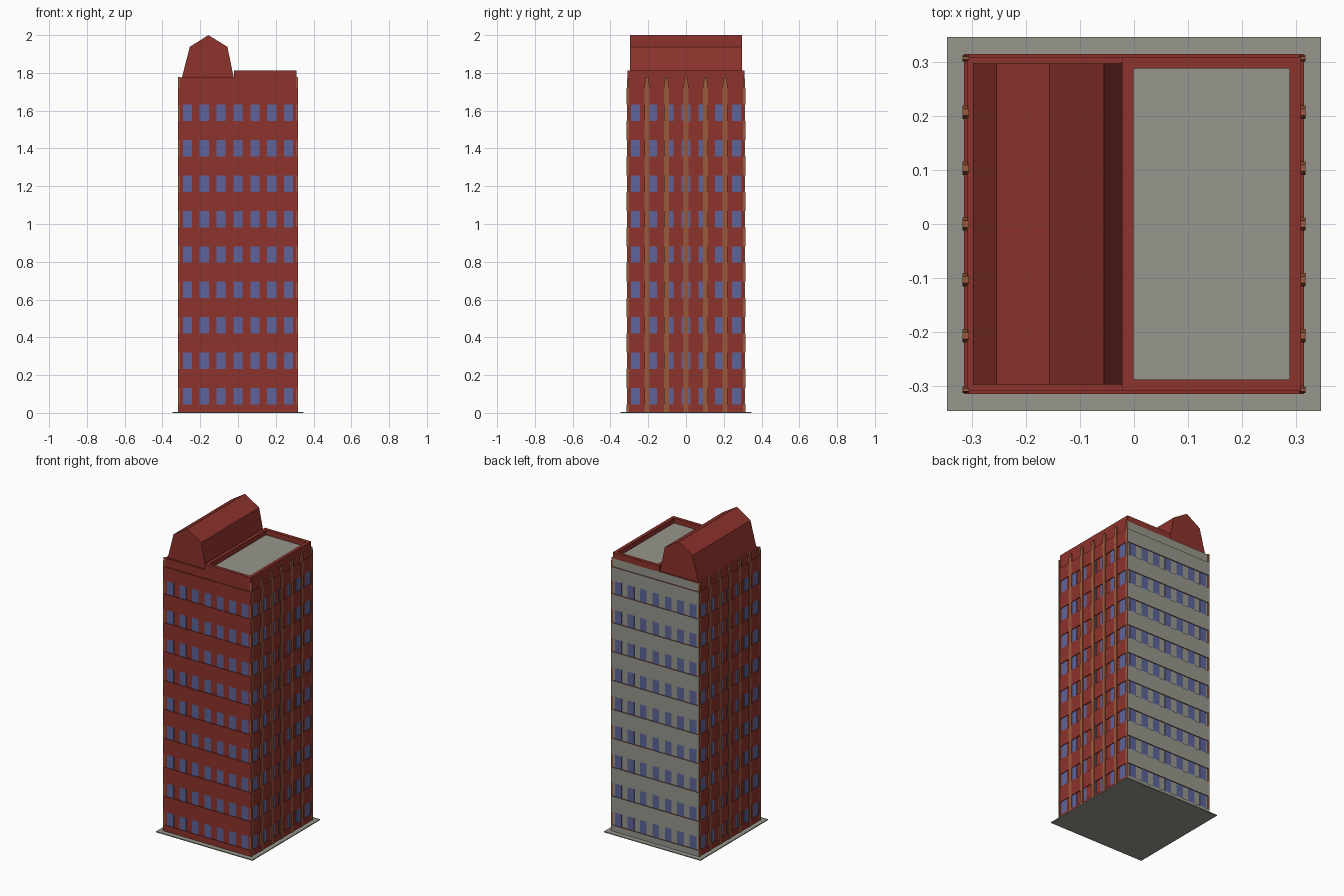
import bpy, bmesh
from mathutils import Vector

if "Cube" in bpy.data.objects:
    bpy.data.objects.remove(bpy.data.objects["Cube"], do_unlink=True)


def material(name, rgb):
    m = bpy.data.materials.new(name)
    m.use_nodes = True
    m.diffuse_color = (*rgb, 1)
    m.node_tree.nodes["Principled BSDF"].inputs["Base Color"].default_value = (*rgb, 1)
    return m


RED = material("brick red", (0.27, 0.033, 0.025))
GRAY = material("concrete gray", (0.31, 0.31, 0.27))
BLUE = material("window blue", (0.11, 0.13, 0.32))
TAN = material("pier tan", (0.33, 0.10, 0.045))


def box(bm, lo, hi):
    lo, hi = Vector(lo), Vector(hi)
    verts = bmesh.ops.create_cube(bm, size=1)["verts"]
    for v in verts:
        v.co = (lo + hi) / 2 + v.co * (hi - lo)
    return verts


def finish(bm, name, *mats, gray_back=False):
    bmesh.ops.recalc_face_normals(bm, faces=bm.faces)
    if gray_back:  # the rear wall is bare concrete
        for f in bm.faces:
            f.material_index = int(f.normal.y > 0.5)
    mesh = bpy.data.meshes.new(name)
    bm.to_mesh(mesh)
    bm.free()
    for m in mats:
        mesh.materials.append(m)
    ob = bpy.data.objects.new(name, mesh)
    bpy.context.collection.objects.link(ob)
    return ob


WALL, BAND, PIER = 0.309, 0.315, 0.318
TOP, FLOORS, PITCH = 1.775, 9, 0.1875
SILL, HEAD = 0.045, 0.132

# Ground slab
bm = bmesh.new()
box(bm, (-0.346, -0.346, 0), (0.346, 0.346, 0.006))
finish(bm, "ground_slab", GRAY)

# Tower core
bm = bmesh.new()
box(bm, (-WALL, -WALL, 0.003), (WALL, WALL, TOP))
finish(bm, "tower_core", RED, GRAY, gray_back=True)

# Projecting floor bands between the window rows
bm = bmesh.new()
for i in range(FLOORS + 1):
    low = 0.003 if i == 0 else HEAD + PITCH * (i - 1)
    high = 1.72 if i == FLOORS else SILL + PITCH * i
    box(bm, (-BAND, -BAND, low), (BAND, BAND, high))
finish(bm, "floor_bands", RED, GRAY, gray_back=True)

# Window panes on all four walls
bm = bmesh.new()
out = WALL + 0.002
for i in range(FLOORS):
    low, high = SILL + PITCH * i, HEAD + PITCH * i
    for j in range(-3, 4):
        c = j * 0.0893
        for s in (-1, 1):
            a, b = sorted((s * (WALL - 0.002), s * out))
            box(bm, (c - 0.024, a, low), (c + 0.024, b, high))
            box(bm, (a, c - 0.024, low), (b, c + 0.024, high))
finish(bm, "windows", BLUE)

# Vertical piers with tapered tops on the two side walls
bm = bmesh.new()
for s in (-1, 1):
    for j in range(-3, 4):
        c = j * 0.1035 if abs(j) < 3 else j * 0.1025
        w = 0.0125 if abs(j) < 3 else 0.006
        a, b = sorted((s * (WALL - 0.003), s * PIER))
        box(bm, (a, c - w, 0.003), (b, c + w, 1.74))
        cap = box(bm, (a, c - w, 1.74), (b, c + w, 1.778))
        for v in cap:
            if v.co.z > 1.76:
                v.co.y = c + (v.co.y - c) * 0.5
finish(bm, "side_piers", TAN)

# Parapet around the flat roof
bm = bmesh.new()
x0, x1, y1, z0, z1 = -0.022, 0.309, 0.309, TOP - 0.002, 1.812
t = 0.021
box(bm, (x0, -y1, z0), (x0 + t, y1, z1))
box(bm, (x1 - t, -y1, z0), (x1, y1, z1))
for s in (-1, 1):
    a, b = sorted((s * y1, s * (y1 - t)))
    box(bm, (x0 + t, a, z0), (x1 - t, b, z1))
finish(bm, "roof_parapet", RED)

# Flat roof deck
bm = bmesh.new()
box(bm, (x0 + t, t - y1, TOP - 0.002), (x1 - t, y1 - t, TOP + 0.004))
finish(bm, "roof_deck", GRAY)

# Gabled roof house with sloping sides
bm = bmesh.new()
profile = [(-0.297, TOP), (-0.255, 1.938), (-0.157, 2.0), (-0.056, 1.938), (-0.0225, TOP)]
face = bm.faces.new([bm.verts.new((x, -0.297, z)) for x, z in profile])
ext = bmesh.ops.extrude_face_region(bm, geom=[face], use_keep_orig=True)
for v in ext["geom"]:
    if isinstance(v, bmesh.types.BMVert):
        v.co.y = 0.297
finish(bm, "gabled_roof", RED)
